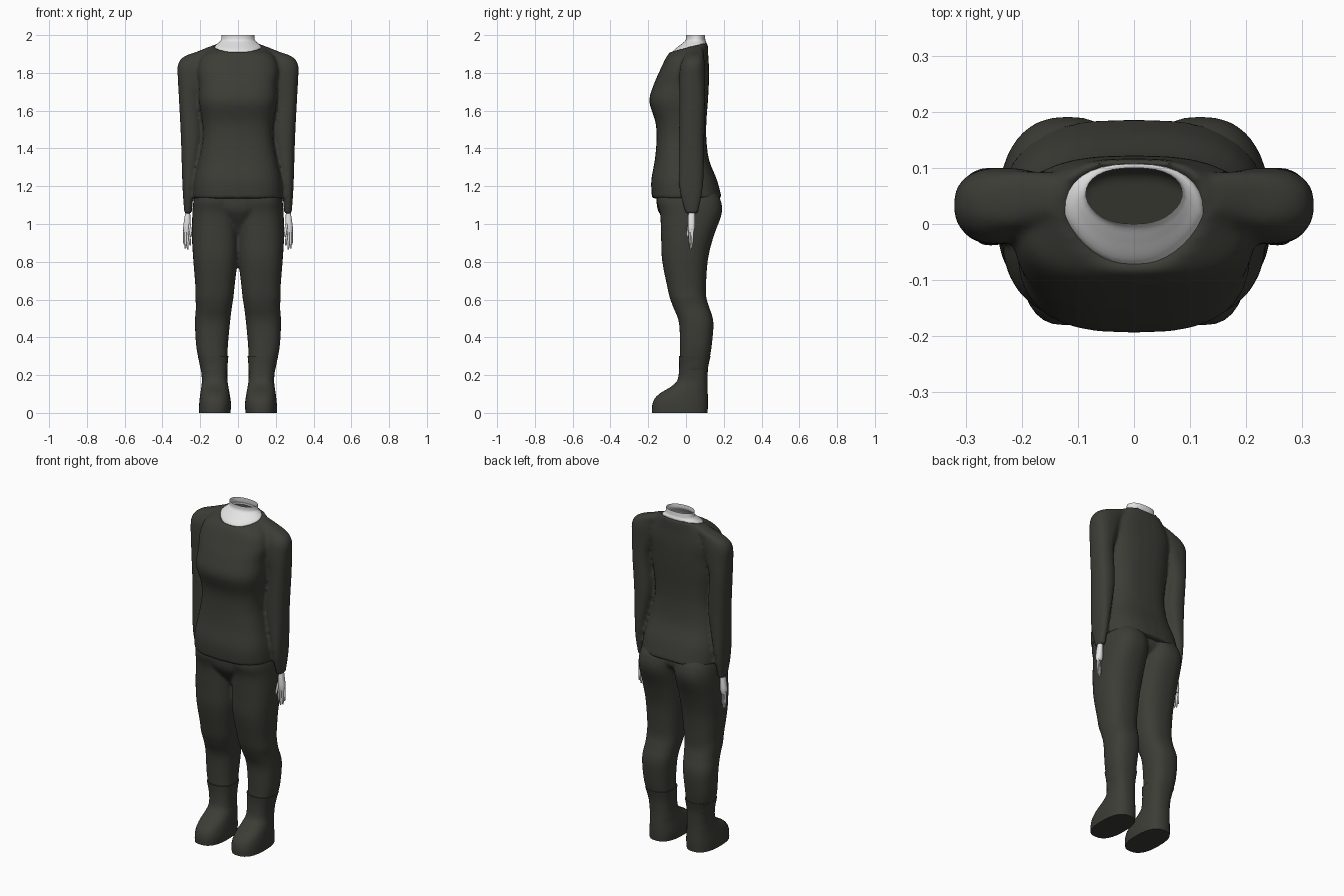
import bpy, bmesh, math

if "Cube" in bpy.data.objects:
    bpy.data.objects.remove(bpy.data.objects["Cube"])


def material(name, colour):
    mat = bpy.data.materials.new(name)
    mat.use_nodes = True
    mat.diffuse_color = colour
    mat.node_tree.nodes["Principled BSDF"].inputs["Base Color"].default_value = colour
    return mat


cloth = material("dark olive cloth", (0.045, 0.046, 0.037, 1))
skin = material("pale skin", (0.78, 0.78, 0.78, 1))


def spline(a, b, c, d, t):
    """Smooth value between b and c."""
    return b + 0.5 * t * (c - a + t * (2 * a - 5 * b + 4 * c - d + t * (3 * (b - c) + d - a)))


def loft(bm, sections, side=1, power=2.4, steps=5, sides=32, caps=True):
    """Skin rounded sections: z, x min, x max, y min, y max, tilt, front taper."""
    rows = [tuple(s) + (0,) * (7 - len(s)) for s in sections]
    rows = [rows[0]] + rows + [rows[-1]]
    dense = []
    for i in range(1, len(rows) - 2):
        for k in range(steps):
            dense.append([spline(*v, k / steps) for v in zip(*rows[i - 1:i + 3])])
    dense.append(rows[-1])
    rings = []
    for z, x0, x1, y0, y1, tilt, taper in dense:
        ring = []
        for k in range(sides):
            a = math.tau * k / sides
            c, s = math.cos(a), math.sin(a)
            c = math.copysign(abs(c) ** (2 / power), c)
            s = math.copysign(abs(s) ** (2 / power), s)
            x = (x0 + x1) / 2 + (x1 - x0) / 2 * c * (1 + taper * min(s, 0))
            y = (y0 + y1) / 2 + (y1 - y0) / 2 * s
            ring.append(bm.verts.new((side * x, y, z + tilt * y)))
        rings.append(ring)
    for low, high in zip(rings, rings[1:]):
        for k in range(sides):
            n = (k + 1) % sides
            bm.faces.new((low[k], low[n], high[n], high[k]))
    if caps:
        bm.faces.new(rings[0])
        bm.faces.new(rings[-1])


def centred(sections):
    """Expand z, half width, y min, y max... to full sections."""
    return [(s[0], -s[1], s[1], *s[2:]) for s in sections]


def finish(name, bm, mat, blend=False):
    bmesh.ops.recalc_face_normals(bm, faces=bm.faces)
    mesh = bpy.data.meshes.new(name)
    bm.to_mesh(mesh)
    bm.free()
    mesh.materials.append(mat)
    obj = bpy.data.objects.new(name, mesh)
    bpy.context.collection.objects.link(obj)
    bpy.ops.object.select_all(action="DESELECT")
    obj.select_set(True)
    bpy.context.view_layer.objects.active = obj
    if blend:
        # fuse the overlapping lofts into one soft garment
        mesh.shade_smooth()
        remesh = obj.modifiers.new("fuse", "REMESH")
        remesh.mode = "VOXEL"
        remesh.voxel_size = 0.009
        remesh.use_smooth_shade = True
        soften = obj.modifiers.new("soften", "SMOOTH")
        soften.factor = 0.5
        soften.iterations = 5
    else:
        bpy.ops.object.shade_smooth_by_angle(angle=math.radians(50))
    return obj


# Shirt: torso with a sunken neck opening, fused with both sleeves
torso = centred([
    (1.135, .238, -.18, .19), (1.23, .232, -.184, .165), (1.34, .207, -.165, .122),
    (1.45, .187, -.156, .108), (1.54, .19, -.162, .108), (1.65, .207, -.194, .116),
    (1.74, .207, -.17, .121), (1.82, .215, -.135, .122), (1.89, .19, -.1, .118),
    (1.934, .132, -.077, .113, .27, .3), (1.89, .1, -.05, .09, .27, .3),
])
sleeve = [
    (1.055, .244, .284, -.002, .062), (1.2, .232, .294, -.036, .09),
    (1.45, .19, .302, -.037, .097), (1.65, .2, .312, -.034, .1),
    (1.76, .17, .318, -.036, .1), (1.84, .14, .319, -.03, .1),
    (1.885, .12, .288, -.01, .095), (1.915, .11, .21, .005, .092),
    (1.94, .105, .15, .02, .08),
]
bm = bmesh.new()
loft(bm, torso, power=2.7)
for side in (1, -1):
    loft(bm, sleeve, side)
finish("shirt", bm, cloth, blend=True)

# Trousers: two legs fused with a pelvis
leg = [
    (.22, .06, .196, -.033, .114), (.28, .056, .208, -.032, .124),
    (.36, .053, .222, -.032, .137), (.48, .042, .228, -.038, .145),
    (.56, .032, .223, -.068, .123), (.61, .024, .226, -.086, .108),
    (.67, .018, .226, -.1, .106), (.81, .002, .237, -.127, .116),
    (.93, -.004, .244, -.132, .145), (1.05, -.004, .242, -.137, .188),
    (1.12, -.002, .236, -.155, .186), (1.17, 0, .22, -.15, .16),
]
pelvis = centred([
    (.96, .03, -.07, .03), (1.05, .12, -.137, .11), (1.1, .17, -.155, .155),
    (1.17, .2, -.155, .15),
])
bm = bmesh.new()
loft(bm, pelvis)
for side in (1, -1):
    loft(bm, leg, side)
finish("trousers", bm, cloth, blend=True)

# Neck: open tube flaring down to the neckline
neck = centred([
    (1.915, .127, -.072, .108, .27, .3), (1.934, .122, -.068, .107, .27, .3),
    (1.953, .102, -.03, .104, .16, .25), (1.972, .089, -.003, .102, .06, .2),
    (2.0, .086, 0, .1, 0, .15),
])
bm = bmesh.new()
loft(bm, neck, caps=False)
finish("neck", bm, skin)

# Boots and hands, one pair each
boot = [
    (0, .04, .206, -.18, .114), (.04, .037, .206, -.179, .116),
    (.075, .04, .203, -.166, .116), (.105, .045, .199, -.135, .115),
    (.14, .051, .194, -.078, .114), (.175, .056, .191, -.045, .114),
    (.24, .056, .198, -.036, .117), (.3, .051, .213, -.038, .13),
]
palm = [
    (.955, .256, .288, .014, .042), (.985, .25, .29, .01, .048),
    (1.03, .252, .284, .01, .048), (1.08, .254, .276, .016, .046),
]
# finger: top x, tip x, y, tip z
fingers = [(.26, .254, .02, .885), (.268, .266, .024, .865),
           (.277, .278, .028, .87), (.284, .285, .034, .89)]
for side, label in ((1, "left"), (-1, "right")):
    bm = bmesh.new()
    loft(bm, boot, side, power=2.5)
    finish(label + "_boot", bm, cloth)

    bm = bmesh.new()
    loft(bm, palm, side, sides=16)
    for top, tip, y, end in fingers:
        rows = [(end, tip, .002), (end + .012, tip, .005), (.97, top, .0065)]
        loft(bm, [(z, x - r, x + r, y - r, y + r) for z, x, r in rows],
             side, power=2, sides=10)
    thumb = [(.93, .25, .003, .006), (.945, .25, .006, .008), (1.0, .257, .008, .016)]
    loft(bm, [(z, x - r, x + r, y - r, y + r) for z, x, r, y in thumb],
         side, power=2, sides=10)
    finish(label + "_hand", bm, skin)
